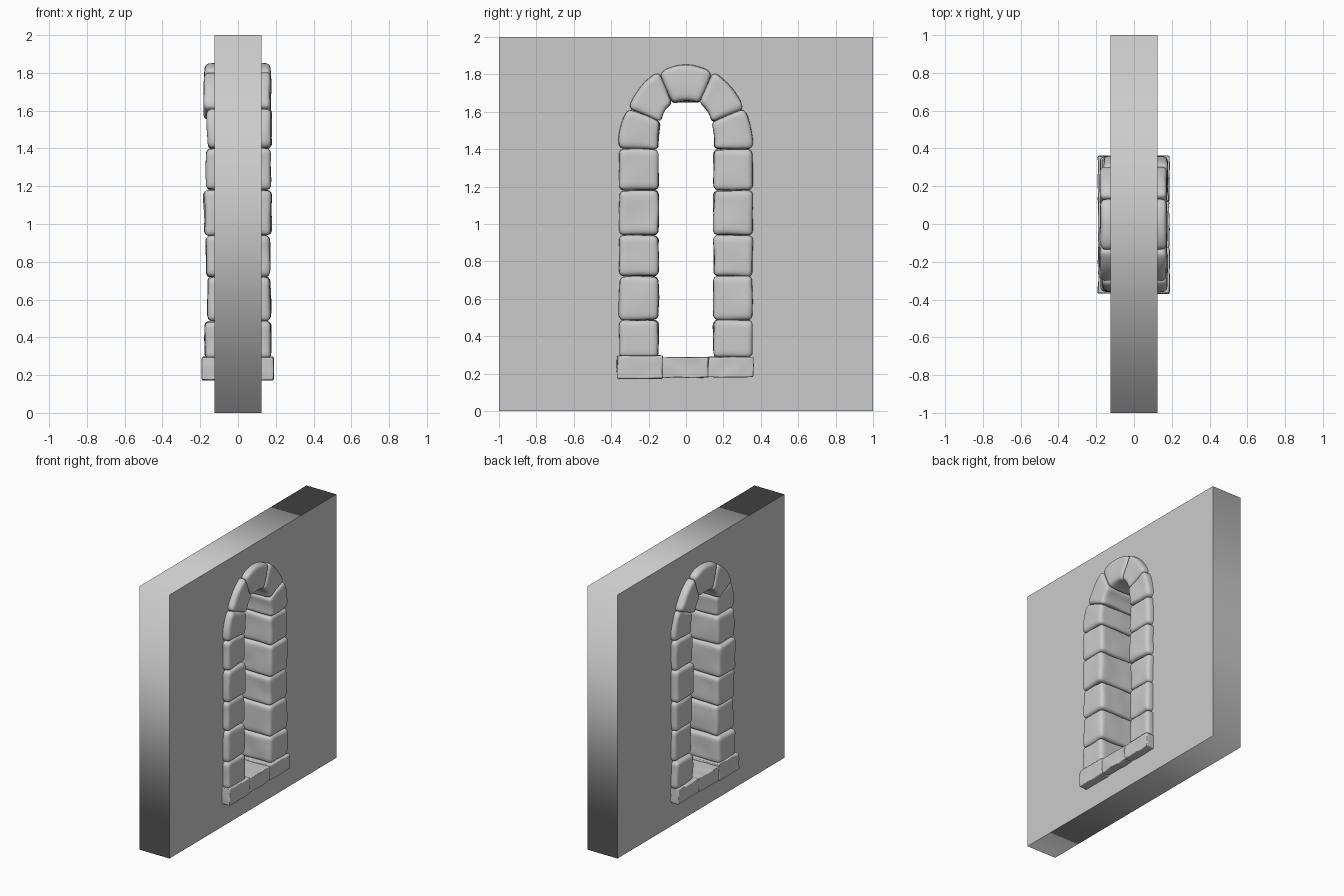
import bpy, bmesh, math
from mathutils import Vector, noise

if "Cube" in bpy.data.objects:
    bpy.data.objects.remove(bpy.data.objects["Cube"])

count = 0


def curved(a, b, bulge, t):
    """Point on the line a-b, bowed outwards by bulge."""
    a, b = Vector(a), Vector(b)
    d = (b - a).normalized()
    return a.lerp(b, t) + Vector((d.y, -d.x)) * bulge * (1 - (2 * t - 1) ** 2)


def stone(name, low, high, x0, x1, bow=(0, 0), side=1, r=0.028, rough=0.007, freq=7):
    """Rounded, slightly uneven block between two joints.
    low / high: (inner, outer) corner pairs in the y-z plane."""
    global count
    count += 1
    seed = Vector((count * 3.7, count * 1.9, count * 5.3))
    (i0, o0), (i1, o1) = low, high
    half = Vector(((x1 - x0) / 2,
                   ((Vector(o0) - Vector(i0)).length + (Vector(o1) - Vector(i1)).length) / 4,
                   ((Vector(i1) - Vector(i0)).length + (Vector(o1) - Vector(o0)).length) / 4))
    bm = bmesh.new()
    bmesh.ops.create_cube(bm, size=2)
    bmesh.ops.subdivide_edges(bm, edges=bm.edges[:], cuts=13, use_grid_fill=True)
    for v in bm.verts:
        # rounded box
        p = Vector([math.sin(c * math.pi / 2) * h for c, h in zip(v.co, half)])
        core = Vector([max(-h + r, min(h - r, c)) for c, h in zip(p, half)])
        d = p - core
        if d.length > 1e-6:
            p = core + d.normalized() * r
        u, w = (p.y / half.y + 1) / 2, (p.z / half.z + 1) / 2
        # bend between the two joints
        yz = curved(i0, i1, bow[0], w).lerp(curved(o0, o1, bow[1], w), u)
        q = Vector(((x0 + x1) / 2 + p.x, yz.x * side, yz.y))
        v.co = q + noise.noise_vector(q * freq + seed) * rough
    bmesh.ops.recalc_face_normals(bm, faces=bm.faces[:])
    me = bpy.data.meshes.new(name)
    bm.to_mesh(me)
    bm.free()
    ob = bpy.data.objects.new(name, me)
    bpy.context.collection.objects.link(ob)
    bpy.ops.object.select_all(action='DESELECT')
    ob.select_set(True)
    bpy.context.view_layer.objects.active = ob
    bpy.ops.object.shade_smooth_by_angle(angle=math.radians(40))


# wall slab with an arched opening hidden behind the stones
cu = bpy.data.curves.new("wall", 'CURVE')
cu.dimensions = '2D'
cu.fill_mode = 'BOTH'
cu.extrude = 0.125
arch = [(0.25, 0.235), (0.25, 1.42), (0.22, 1.58), (0.11, 1.73)]
hole = arch + [(0, 1.755)] + [(-y, z) for y, z in reversed(arch)]
for loop in ([(-1, 0), (1, 0), (1, 2), (-1, 2)], hole):
    sp = cu.splines.new('POLY')
    sp.points.add(len(loop) - 1)
    for pt, (a, b) in zip(sp.points, loop):
        pt.co = (a, b, 0, 1)
    sp.use_cyclic_u = True
wall = bpy.data.objects.new("wall", cu)
wall.rotation_euler = (math.pi / 2, 0, math.pi / 2)
bpy.context.collection.objects.link(wall)
bpy.context.view_layer.objects.active = wall
wall.select_set(True)
bpy.ops.object.convert(target='MESH')

# jamb and arch stones: joints from sill to keystone, mirrored
joints = [((0.147, z), (0.357, z)) for z in (0.285, 0.487, 0.72, 0.94, 1.18, 1.40)]
joints += [((0.136, 1.545), (0.312, 1.617)), ((0.075, 1.645), (0.142, 1.815))]
depth = [(-.175, .175), (-.16, .173), (-.168, .17), (-.18, .178),
         (-.168, .172), (-.162, .178), (-.182, .175)]
bows = [(0, 0)] * 5 + [(0.006, 0.016), (0.012, 0.022)]
for side, label in ((1, "right"), (-1, "left")):
    for i, (x0, x1) in enumerate(depth):
        kind = "jamb" if i < 5 else "arch"
        stone(f"{kind}_stone_{label}_{i + 1}", joints[i], joints[i + 1], x0, x1, bows[i], side)

# keystone
mirror = tuple((-y, z) for y, z in joints[-1])
stone("keystone", joints[-1], mirror, -0.178, 0.176, (0.01, 0.04))

# sill blocks, crisper edges
for name, y0, y1, z0, z1 in (("sill_left", -0.368, -0.126, 0.173, 0.296),
                             ("sill_middle", -0.126, 0.118, 0.178, 0.287),
                             ("sill_right", 0.118, 0.361, 0.18, 0.29)):
    stone(name, ((y0, z0), (y1, z0)), ((y0, z1), (y1, z1)), -0.19, 0.187,
          r=0.006, rough=0.005, freq=14)
